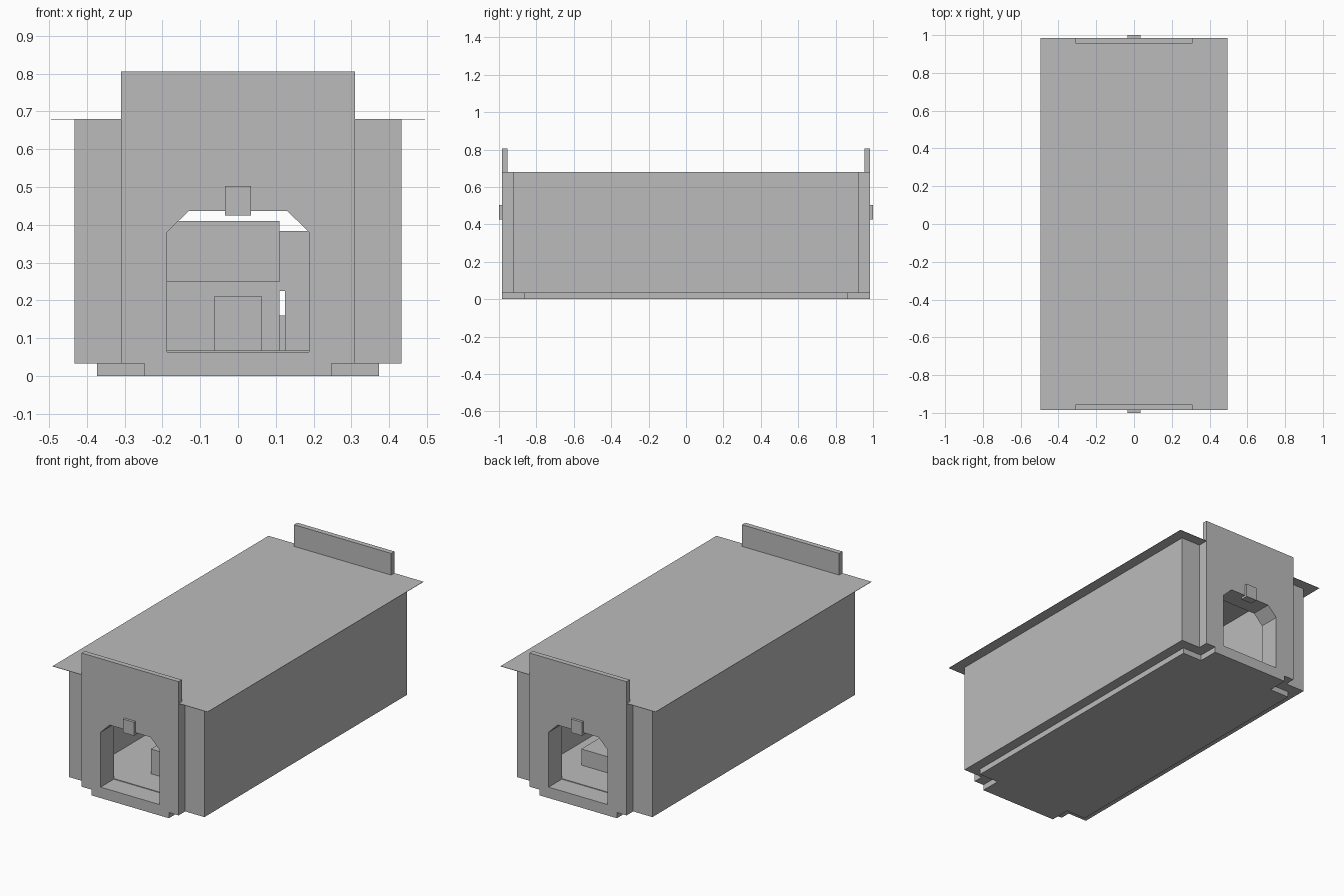
import bpy
import bmesh

cube = bpy.data.objects.get("Cube")
if cube:
    bpy.data.objects.remove(cube, do_unlink=True)

GREY = (0.5, 0.5, 0.5, 1.0)
grey = bpy.data.materials.new("plain_grey")
grey.use_nodes = True
grey.diffuse_color = GREY
grey.node_tree.nodes["Principled BSDF"].inputs["Base Color"].default_value = GREY


def finish(name, bm):
    bmesh.ops.recalc_face_normals(bm, faces=bm.faces)
    mesh = bpy.data.meshes.new(name)
    bm.to_mesh(mesh)
    bm.free()
    mesh.materials.append(grey)
    obj = bpy.data.objects.new(name, mesh)
    bpy.context.collection.objects.link(obj)
    return obj


def extrude(name, outline, axis, start, end):
    """Extrude a closed outline along y (outline in x, z) or z (outline in x, y)."""
    bm = bmesh.new()
    place = (lambda a, b: (a, start, b)) if axis == "y" else (lambda a, b: (a, b, start))
    face = bm.faces.new([bm.verts.new(place(a, b)) for a, b in outline])
    moved = bmesh.ops.extrude_face_region(bm, geom=[face])["geom"]
    shift = (0, end - start, 0) if axis == "y" else (0, 0, end - start)
    verts = [v for v in moved if isinstance(v, bmesh.types.BMVert)]
    bmesh.ops.translate(bm, verts=verts, vec=shift)
    return finish(name, bm)


def box(name, x, y, z):
    outline = [(x[0], y[0]), (x[1], y[0]), (x[1], y[1]), (x[0], y[1])]
    return extrude(name, outline, "z", z[0], z[1])


BASE, SILL, EAVES = 0.033, 0.063, 0.68
WALL_X, INNER_X = 0.433, 0.36
INNER_Y, BODY_Y, STEP_Y, END_Y = 0.865, 0.925, 0.955, 0.985


def door_frame(name, half, top, y0, y1):
    """Wall with a chamfered doorway open at the bottom."""
    right = [(half, top), (half, BASE), (0.188, BASE), (0.188, 0.38), (0.13, 0.437)]
    left = [(-a, b) for a, b in reversed(right)]
    extrude(name, right + left, "y", y0, y1)


# Base plate with notched corners
quarter = [(0.373, 0), (0.373, INNER_Y), (0.248, INNER_Y), (0.248, END_Y)]
half = quarter[1:] + [(-a, b) for a, b in reversed(quarter[1:])]
extrude("base_plate", half + [(-a, -b) for a, b in half], "z", 0, BASE)

# Floor, side walls and overhanging thin roof
box("floor", (-INNER_X, INNER_X), (-INNER_Y, INNER_Y), (BASE, 0.067))
for side, name in ((1, "left"), (-1, "right")):
    xs = sorted((side * INNER_X, side * WALL_X))
    box(name + "_wall", xs, (-INNER_Y, INNER_Y), (BASE, EAVES - 0.001))
box("roof", (-0.495, 0.495), (-END_Y, END_Y), (EAVES - 0.002, EAVES))

# Matching end walls, raised portals, sills and lintel blocks
for side, name in ((-1, "front"), (1, "back")):
    door_frame(name + "_wall", WALL_X, EAVES - 0.001, side * INNER_Y, side * BODY_Y)
    door_frame(name + "_portal_backing", 0.31, EAVES - 0.001, side * BODY_Y, side * STEP_Y)
    door_frame(name + "_portal", 0.31, 0.805, side * STEP_Y, side * END_Y)
    box(name + "_sill", (-0.188, 0.188), sorted((side * INNER_Y, side * END_Y)), (BASE, SILL))
    box(name + "_lintel_block", (-0.035, 0.035), sorted((side * STEP_Y, side)), (0.425, 0.503))

# Interior furniture
box("pedestal", (-0.063, 0.063), (-0.705, -0.58), (SILL, 0.21))
box("bench", (-0.2, 0.2), (0.4, 0.67), (SILL, 0.16))
box("counter", (-INNER_X, 0.11), (0.1, 0.3), (SILL, 0.25))
box("tall_partition", (-INNER_X, 0.11), (0.27, 0.3), (0.25, 0.41))
box("side_partition", (0.125, INNER_X), (0.1, 0.13), (SILL, 0.383))
box("partition_rail", (0.11, 0.125), (0.1, 0.13), (0.225, 0.383))
